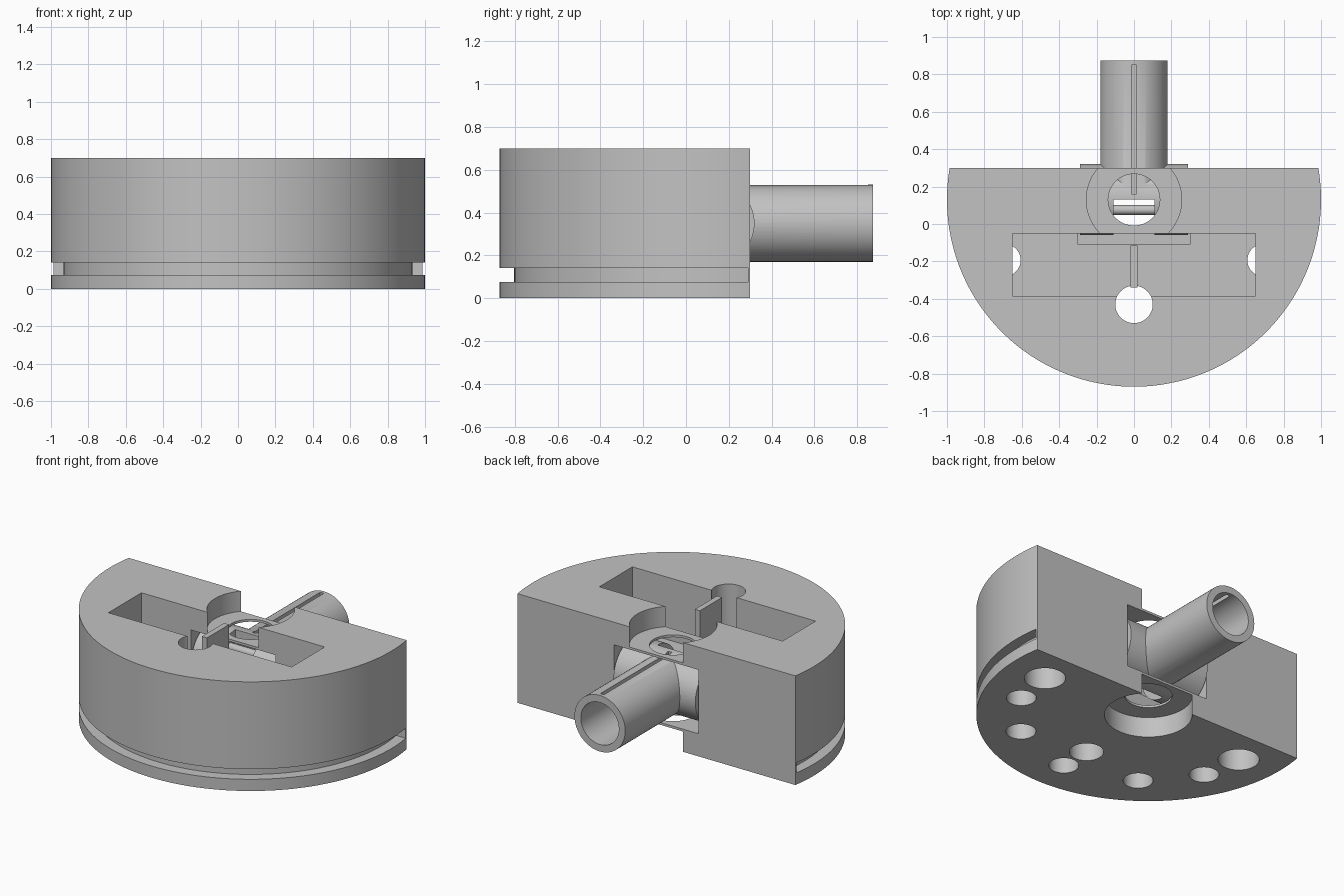
import bpy, bmesh, math
from mathutils import Matrix, Vector

cube = bpy.data.objects.get("Cube")
if cube:
    bpy.data.objects.remove(cube, do_unlink=True)

grey = bpy.data.materials.new("machined grey")
grey.use_nodes = True
COLOUR = (0.54, 0.54, 0.54, 1)
grey.diffuse_color = COLOUR
grey.node_tree.nodes["Principled BSDF"].inputs["Base Color"].default_value = COLOUR

CY = 0.13      # centre of the round outline
BACK = 0.30    # flat back plane
MID = 0.35     # height of the tube axis


def make(name, bm):
    bmesh.ops.recalc_face_normals(bm, faces=bm.faces)
    mesh = bpy.data.meshes.new(name)
    bm.to_mesh(mesh)
    bm.free()
    mesh.materials.append(grey)
    obj = bpy.data.objects.new(name, mesh)
    bpy.context.collection.objects.link(obj)
    return obj


def box(name, lo, hi):
    bm = bmesh.new()
    lo, hi = Vector(lo), Vector(hi)
    size = Matrix.Diagonal((*(hi - lo), 1))
    bmesh.ops.create_cube(bm, size=1, matrix=Matrix.Translation((lo + hi) / 2) @ size)
    return make(name, bm)


def rod(name, radius, start, end, sides=64):
    bm = bmesh.new()
    start, end = Vector(start), Vector(end)
    axis = end - start
    turn = axis.to_track_quat('Z', 'Y').to_matrix().to_4x4()
    bmesh.ops.create_cone(bm, cap_ends=True, segments=sides, radius1=radius, radius2=radius,
                          depth=axis.length, matrix=Matrix.Translation((start + end) / 2) @ turn)
    return make(name, bm)


def hole(x, y, radius, z0, z1):
    return rod("hole_cutter", radius, (x, y, z0), (x, y, z1))


def arc(radius, y_end, steps=96):
    """Arc round the front, starting and ending on the line y = y_end."""
    a = math.asin((y_end - CY) / radius)
    sweep = math.pi + 2 * a
    return [(radius * math.cos(a - sweep * i / steps),
             CY + radius * math.sin(a - sweep * i / steps)) for i in range(steps + 1)]


def prism(name, outline, z0, z1):
    bm = bmesh.new()
    face = bm.faces.new([bm.verts.new((x, y, z0)) for x, y in outline])
    top = bmesh.ops.extrude_face_region(bm, geom=[face])["geom"]
    bmesh.ops.translate(bm, vec=(0, 0, z1 - z0),
                        verts=[v for v in top if isinstance(v, bmesh.types.BMVert)])
    return make(name, bm)


def combine(target, tool, operation='DIFFERENCE'):
    tool.hide_render = True
    mod = target.modifiers.new("combine", 'BOOLEAN')
    mod.operation, mod.solver, mod.object = operation, 'EXACT', tool
    bpy.context.view_layer.objects.active = target
    bpy.ops.object.modifier_apply(modifier=mod.name)
    bpy.data.objects.remove(tool, do_unlink=True)


# Half-round housing
housing = prism("housing", arc(1, BACK), 0, 0.7)

# Groove round the curved side, closed by a thin wall at the back
combine(housing, prism("groove_cutter", arc(1.1, 0.29) + arc(0.933, 0.29)[::-1], 0.075, 0.14))

# Rear chamber and top pocket
combine(housing, box("chamber_cutter", (-0.3, -0.11, 0.145), (0.3, 0.5, 0.555)))
combine(housing, box("pocket_cutter", (-0.65, -0.385, 0.3), (0.65, -0.05, 0.8)))

# Round recesses above and below the chamber, with a smaller centre hole
combine(housing, hole(0, CY, 0.255, 0.57, 0.8))
combine(housing, hole(0, CY, 0.255, -0.1, 0.13))
combine(housing, hole(0, CY, 0.138, -0.2, 0.9))

# Front through hole
combine(housing, hole(0, -0.43, 0.1, -0.1, 0.8))

# Bolt circle and two larger holes in the underside
for degrees in (-65, -35.5, 0, 35.5, 65):
    t = math.radians(degrees)
    combine(housing, hole(0.765 * math.sin(t), CY - 0.765 * math.cos(t), 0.087, -0.1, 0.31))
for side in (-1, 1):
    combine(housing, hole(side * 0.735, 0.07, 0.12, -0.1, 0.31))

# Upright fin in the pocket
fin = box("pocket_fin", (-0.018, -0.34, 0.3), (0.018, -0.115, 0.7))

# Tube with a cross drum that pivots in the chamber
tube = rod("pivoting_tube", 0.18, (0, CY, MID), (0, 0.873, MID))
combine(tube, rod("drum", 0.19, (-0.29, CY, MID), (0.29, CY, MID)), 'UNION')
combine(tube, rod("bore_cutter", 0.135, (0, 0.1, MID), (0, 1, MID)))
combine(tube, box("notch_cutter", (-0.11, -0.2, 0), (0.11, CY, 0.7)))
combine(tube, box("slot_cutter", (-0.013, 0.16, MID), (0.013, 0.85, 0.7)))

# Cross pin between the drum cheeks
pin = rod("cross_pin", 0.026, (-0.115, 0.075, 0.45), (0.115, 0.075, 0.45), 32)

# Smooth round surfaces, keep hard edges
for obj in (housing, fin, tube, pin):
    bpy.ops.object.select_all(action='DESELECT')
    obj.select_set(True)
    bpy.context.view_layer.objects.active = obj
    bpy.ops.object.shade_smooth_by_angle(angle=math.radians(30))
